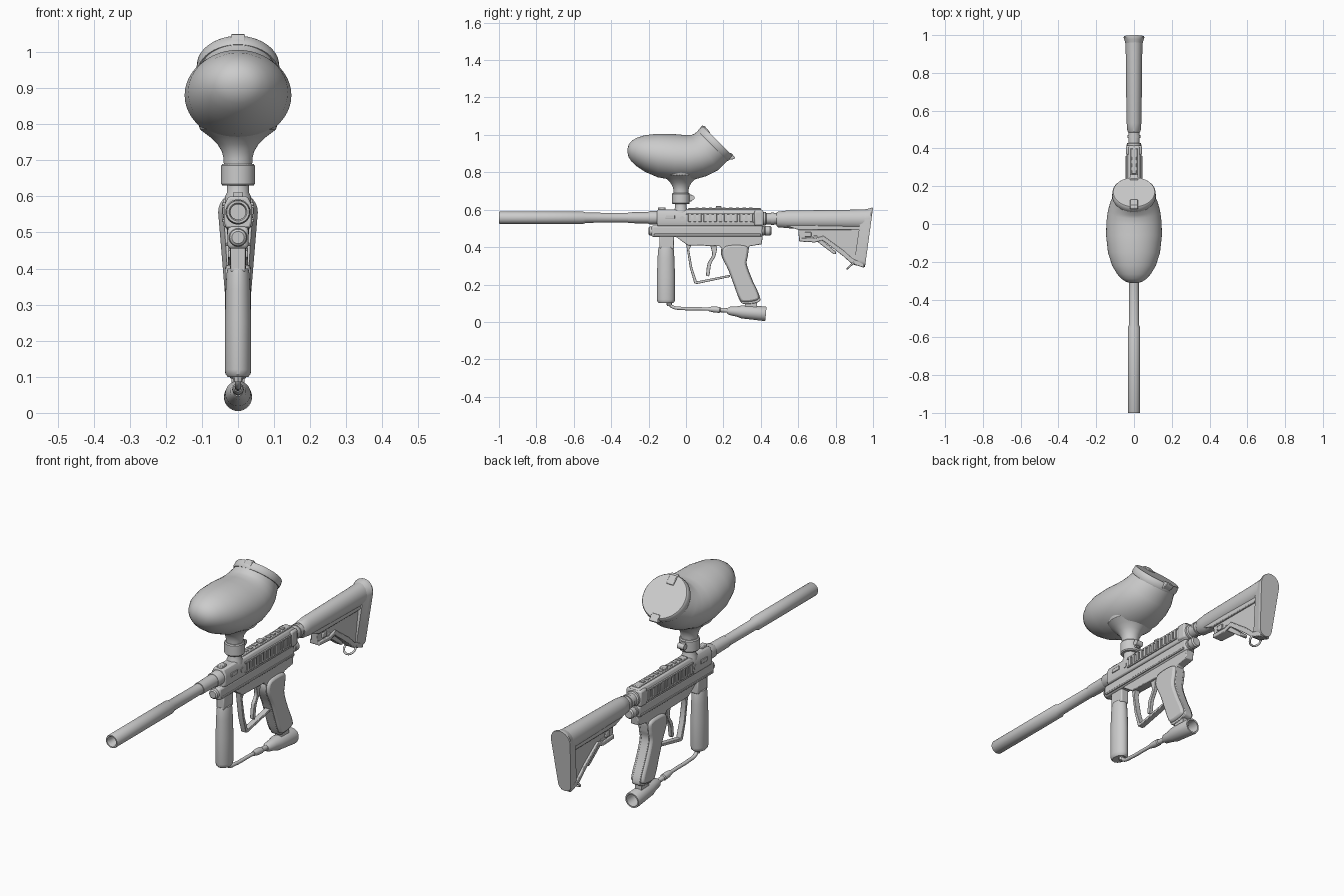
import bpy, bmesh, math
from mathutils import Vector


def finish(name, bm, bevel=0.0, angle=35):
    bmesh.ops.remove_doubles(bm, verts=bm.verts, dist=1e-5)
    bmesh.ops.recalc_face_normals(bm, faces=bm.faces)
    me = bpy.data.meshes.new(name)
    bm.to_mesh(me)
    bm.free()
    for p in me.polygons:
        p.use_smooth = True
    me.set_sharp_from_angle(angle=math.radians(angle))
    ob = bpy.data.objects.new(name, me)
    bpy.context.collection.objects.link(ob)
    if bevel:
        m = ob.modifiers.new("bevel", 'BEVEL')
        m.width, m.segments, m.limit_method = bevel, 2, 'ANGLE'
        m.angle_limit = math.radians(40)
    return ob


def loft(name, rings, bevel=0.0, angle=35):
    """Skin a list of equal-length point rings, capped at both ends."""
    bm = bmesh.new()
    vs = [[bm.verts.new(p) for p in r] for r in rings]
    n = len(rings[0])
    for a, b in zip(vs, vs[1:]):
        for i in range(n):
            bm.faces.new((a[i], a[(i + 1) % n], b[(i + 1) % n], b[i]))
    bm.faces.new(vs[0])
    bm.faces.new(vs[-1])
    return finish(name, bm, bevel, angle)


def lathe(name, start, direction, prof, n=32, sx=1.0):
    """Turn (distance, radius) pairs about an axis; sx squashes in x."""
    o, d = Vector(start), Vector(direction).normalized()
    u = Vector((1, 0, 0)) if abs(d.x) < 0.9 else Vector((0, 1, 0))
    v = d.cross(u)
    ang = [2 * math.pi * i / n for i in range(n)]
    return loft(name, [[o + d * t + u * max(r, 1e-7) * math.cos(a) * sx + v * max(r, 1e-7) * math.sin(a)
                        for a in ang] for t, r in prof])


def smooth_loop(pts, k=5):
    """Closed Catmull-Rom through a few points."""
    out, n = [], len(pts)
    for i in range(n):
        a, b, c, d = (Vector(pts[(i + j - 1) % n]) for j in range(4))
        for s in range(k):
            t = s / k
            out.append(0.5 * (2 * b + (c - a) * t + (2 * a - 5 * b + 4 * c - d) * t * t
                              + (3 * b - a - 3 * c + d) * t ** 3))
    return out


def prism(name, pts, hw, bevel=0.004, smooth=False, x0=0.0):
    """Side outline in (y, z) given thickness 2*hw in x."""
    if smooth:
        pts = smooth_loop(pts)
    return loft(name, [[(x0 + x, p[0], p[1]) for p in pts] for x in (-hw, hw)], bevel)


def box(name, hw, y0, y1, z0, z1, bevel=0.003, x0=0.0):
    return prism(name, [(y0, z0), (y1, z0), (y1, z1), (y0, z1)], hw, bevel, x0=x0)


def tube(name, pts, r, cyclic=False):
    cu = bpy.data.curves.new(name, 'CURVE')
    cu.dimensions, cu.bevel_depth, cu.bevel_resolution = '3D', r, 3
    cu.resolution_u, cu.use_fill_caps = 6, True
    sp = cu.splines.new('BEZIER')
    sp.bezier_points.add(len(pts) - 1)
    for b, p in zip(sp.bezier_points, pts):
        b.co = p
        b.handle_left_type = b.handle_right_type = 'AUTO'
    sp.use_cyclic_u = cyclic
    ob = bpy.data.objects.new(name, cu)
    bpy.context.collection.objects.link(ob)
    bpy.ops.object.select_all(action='DESELECT')
    ob.select_set(True)
    bpy.context.view_layer.objects.active = ob
    bpy.ops.object.convert(target='MESH')


Y, Z = (0, 1, 0), (0, 0, 1)

# Barrel with open bore, and its sleeve at the receiver
lathe("barrel", (0, 0, 0.557), Y, [(-0.75, 0), (-0.75, 0.021), (-0.99, 0.021), (-1, 0.025), (-1, 0.031),
      (-0.996, 0.033), (-0.55, 0.033), (-0.535, 0.027), (-0.31, 0.026), (-0.31, 0.029), (-0.1, 0.032), (-0.1, 0)])
lathe("barrel_collar", (0, 0, 0.557), Y, [(-0.2, 0), (-0.2, 0.032), (-0.195, 0.035), (-0.14, 0.035), (-0.14, 0)])

# Upper receiver: rounded section, ribbed side panels, top rail
sec = [(-0.034, 0.512), (0.034, 0.512), (0.039, 0.53), (0.039, 0.575), (0.026, 0.6), (-0.026, 0.6),
       (-0.039, 0.575), (-0.039, 0.53)]
loft("upper_receiver", [[(x, y, z) for x, z in sec] for y in (-0.155, 0.41)], 0.006)
for s in (-1, 1):
    for z in (0.533, 0.579):
        box("panel_border", 0.004, 0.0, 0.36, z - 0.004, z + 0.004, 0.001, s * 0.04)
    for i in range(13):
        y = 0.012 + i * 0.0275
        box("panel_rib", 0.005, y, y + 0.015, 0.535, 0.578, 0.001, s * 0.04)
    lathe("receiver_screw", (s * 0.036, -0.02, 0.553), (s, 0, 0), [(0, 0), (0, 0.013), (0.006, 0.013), (0.006, 0)], 16)
    box("side_latch", 0.004, -0.11, -0.06, 0.55, 0.57, 0.002, s * 0.039)
box("top_rail", 0.018, 0.01, 0.40, 0.595, 0.608)
for i in range(9):
    box("rail_tooth", 0.012, 0.05 + i * 0.036, 0.068 + i * 0.036, 0.605, 0.612, 0.001)
box("front_sight_block", 0.014, -0.15, -0.11, 0.595, 0.612)
box("rear_sight_block", 0.014, 0.16, 0.19, 0.605, 0.619)
box("receiver_end_plate", 0.042, 0.365, 0.415, 0.515, 0.594, 0.008)

# Lower receiver and its end plugs
box("lower_receiver", 0.029, -0.185, 0.41, 0.455, 0.516, 0.01)
lathe("front_plug", (0, 0, 0.486), Y, [(-0.2, 0), (-0.2, 0.017), (-0.195, 0.023), (-0.18, 0.026), (-0.17, 0.026), (-0.17, 0)])
lathe("rear_plug", (0, 0, 0.487), Y, [(0.4, 0), (0.4, 0.026), (0.418, 0.026), (0.42, 0.022), (0.425, 0.026),
      (0.45, 0.026), (0.456, 0.02), (0.456, 0)])
for s in (-1, 1):
    box("lower_side_rail", 0.004, -0.17, 0.4, 0.462, 0.472, 0.002, s * 0.029)

# Trigger frame, grip, guard, trigger
prism("trigger_frame", [(-0.06, 0.46), (0.41, 0.46), (0.405, 0.415), (0.34, 0.405), (0.31, 0.36), (0.2, 0.38),
      (0.18, 0.405), (0.01, 0.41), (-0.02, 0.43)], 0.022)
grip = [(0.2, 0.41), (0.26, 0.422), (0.33, 0.412), (0.332, 0.36), (0.325, 0.31), (0.355, 0.225), (0.395, 0.135),
        (0.385, 0.105), (0.31, 0.096), (0.285, 0.12), (0.255, 0.2), (0.225, 0.28), (0.188, 0.36)]
prism("grip_core", grip, 0.022, 0.003, True)
c = Vector((0.28, 0.26))
prism("grip_panels", [c + (Vector(p) - c) * 0.93 for p in grip], 0.036, 0.01, True)
prism("trigger_guard", [(0.0, 0.42), (0.02, 0.29), (0.045, 0.205), (0.06, 0.203), (0.235, 0.24), (0.235, 0.252),
      (0.058, 0.217), (0.034, 0.29), (0.017, 0.385), (0.03, 0.415)], 0.014, 0.002)
prism("trigger", [(0.13, 0.42), (0.165, 0.42), (0.16, 0.36), (0.135, 0.31), (0.125, 0.25), (0.11, 0.247),
      (0.108, 0.26), (0.116, 0.315), (0.14, 0.36)], 0.009, 0.002, True)

# Foregrip and gas line
box("foregrip_neck", 0.021, -0.142, -0.065, 0.39, 0.46, 0.005)
lathe("foregrip", (0, -0.107, 0), Z, [(0.1, 0), (0.1, 0.038), (0.108, 0.046), (0.12, 0.048), (0.25, 0.048),
      (0.34, 0.045), (0.385, 0.042), (0.4, 0.038), (0.4, 0)], sx=0.76)
lathe("hose_fitting", (0, -0.09, 0.085), Z, [(0, 0), (0, 0.012), (0.02, 0.016), (0.03, 0.016), (0.03, 0)], 8)
tube("gas_hose", [(0, -0.09, 0.1), (0, -0.075, 0.082), (0, -0.02, 0.072), (0, 0.08, 0.07), (0, 0.16, 0.067),
     (0, 0.25, 0.06)], 0.009)
lathe("hose_end_fitting", (0, 0.12, 0.069), (0, 1, -0.08), [(0, 0), (0, 0.011), (0.03, 0.016), (0.06, 0.016),
      (0.065, 0.012), (0.11, 0.012), (0.11, 0)], 12)
lathe("bottle_adapter", (0, 0.22, 0.06), (0, 1, -0.08), [(0, 0), (0, 0.014), (0.012, 0.022), (0.05, 0.027),
      (0.08, 0.035), (0.2, 0.039), (0.208, 0.037), (0.208, 0.03), (0.11, 0.028), (0.11, 0)])
box("adapter_mount", 0.018, 0.315, 0.38, 0.07, 0.11, 0.003)

# Feed neck with clamp
lathe("feed_neck", (0, -0.027, 0), Z, [(0.55, 0), (0.55, 0.036), (0.6, 0.036), (0.61, 0.031), (0.64, 0.031), (0.64, 0)])
lathe("feed_collar", (0, -0.027, 0), Z, [(0.63, 0), (0.63, 0.043), (0.635, 0.047), (0.685, 0.047), (0.69, 0.043), (0.69, 0)])
box("collar_clamp", 0.012, 0.01, 0.032, 0.645, 0.68)
lathe("clamp_knob", (-0.018, 0.032, 0.664), (1, 0, 0), [(0, 0), (0, 0.014), (0.036, 0.014), (0.036, 0)], 16)

# Hopper: rings from top point (y, z), bottom point (y, z) and half width
rings = []
for yt, zt, yb, zb, w in [(-0.313, 0.925, -0.313, 0.908, 0.01), (-0.307, 0.948, -0.308, 0.883, 0.04),
                          (-0.29, 0.968, -0.292, 0.858, 0.066), (-0.265, 0.984, -0.265, 0.833, 0.089),
                          (-0.22, 0.998, -0.22, 0.803, 0.116), (-0.15, 1.006, -0.15, 0.773, 0.138),
                          (-0.06, 1.004, -0.06, 0.757, 0.148), (-0.005, 0.999, 0.03, 0.757, 0.146),
                          (0.03, 1.0, 0.11, 0.78, 0.138), (0.045, 1.006, 0.172, 0.812, 0.126),
                          (0.063, 1.02, 0.222, 0.862, 0.108)]:
    rings.append([(w * math.sin(a), (yt + yb) / 2 + (yt - yb) / 2 * math.cos(a),
                   (zt + zb) / 2 + (zt - zb) / 2 * math.cos(a)) for a in [math.pi * i / 24 for i in range(48)]])
loft("hopper_body", rings, angle=60)
lathe("hopper_neck", (0, -0.027, 0), Z, [(0.68, 0), (0.68, 0.039), (0.705, 0.04), (0.725, 0.045), (0.745, 0.057),
      (0.765, 0.078), (0.785, 0.105), (0.8, 0.11), (0.8, 0)], 40)
lathe("hopper_lid", (0, 0.143, 0.941), (0, 1, 1), [(0, 0), (0, 0.113), (0.008, 0.116), (0.032, 0.114),
      (0.037, 0.11), (0.037, 0)], 48)
prism("lid_hinge", [(0.06, 1.015), (0.085, 1.05), (0.1, 1.047), (0.13, 1.012), (0.1, 0.99)], 0.02, 0.003)
prism("lid_latch", [(0.215, 0.865), (0.255, 0.87), (0.264, 0.878), (0.24, 0.905), (0.225, 0.9)], 0.022, 0.003)

# Stock: buffer tube, shell, lower web, lever, butt plate, sling loop
lathe("buffer_tube", (0, 0, 0.552), Y, [(0.4, 0), (0.4, 0.036), (0.425, 0.036), (0.43, 0.03), (0.6, 0.03), (0.6, 0)])
lathe("buffer_ring", (0, 0, 0.552), Y, [(0.455, 0), (0.455, 0.034), (0.47, 0.034), (0.47, 0)])
lathe("stock_shell", (0, 0, 0.548), Y, [(0.485, 0), (0.485, 0.036), (0.492, 0.042), (0.525, 0.045), (0.535, 0.047),
      (0.9, 0.052), (0.975, 0.055), (0.975, 0)], sx=0.84)
prism("stock_web", [(0.53, 0.52), (0.6, 0.495), (0.605, 0.432), (0.69, 0.428), (0.73, 0.44), (0.84, 0.355),
      (0.885, 0.315), (0.95, 0.292), (0.975, 0.52)], 0.019)
prism("stock_lower_rim", [(0.605, 0.45), (0.605, 0.43), (0.69, 0.425), (0.73, 0.437), (0.84, 0.352), (0.885, 0.312),
      (0.95, 0.29), (0.955, 0.315), (0.89, 0.338), (0.845, 0.38), (0.735, 0.46), (0.69, 0.447)], 0.028)
prism("stock_upper_rim", [(0.535, 0.515), (0.97, 0.525), (0.965, 0.49), (0.6, 0.492)], 0.03)
box("stock_catch", 0.026, 0.635, 0.67, 0.455, 0.48)
prism("adjust_lever", [(0.67, 0.462), (0.7, 0.462), (0.802, 0.375), (0.802, 0.362), (0.79, 0.362), (0.7, 0.43)], 0.02, 0.003)
outline = [(r * math.cos(a), zc + r * math.sin(a)) for r, zc, a0 in ((0.055, 0.556, 0), (0.036, 0.328, math.pi))
           for a in [a0 + math.pi * i / 14 for i in range(15)]]
loft("butt_plate", [[(x * k, 1 - d - (0.611 - z) * 0.135, 0.45 + (z - 0.45) * (1 - (1 - k) * 0.3)) for x, z in outline]
                    for d, k in ((0.06, 0.72), (0.022, 0.9), (0.006, 1), (0.0, 0.97))])
tube("sling_loop", [(-0.02, 0.9, 0.32), (-0.02, 0.868, 0.29), (0.02, 0.868, 0.29), (0.02, 0.9, 0.32)], 0.005, True)
